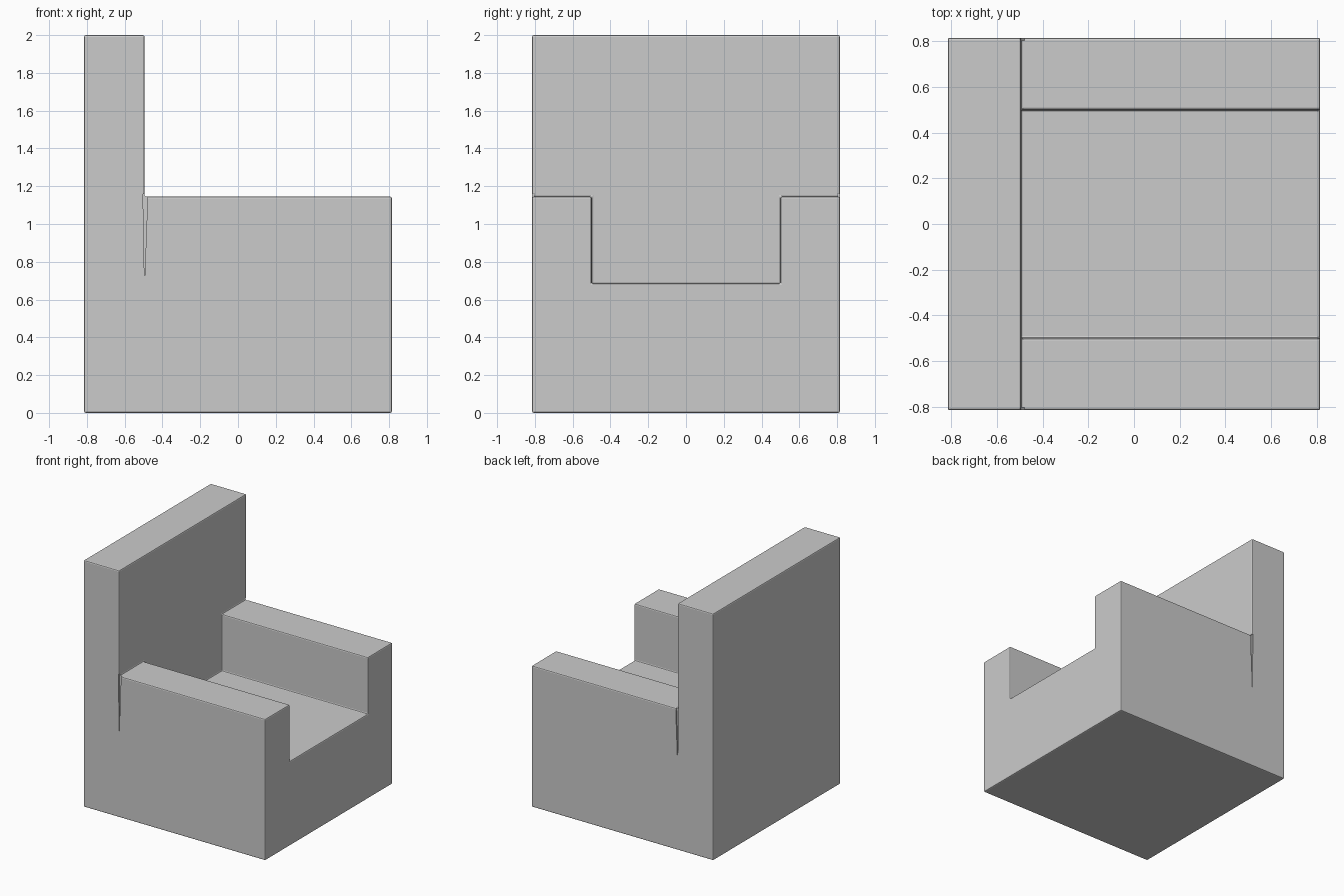
import bpy
from mathutils import Vector

if "Cube" in bpy.data.objects:
    bpy.data.objects.remove(bpy.data.objects["Cube"])


def prism(name, profile, direction):
    """Closed prism: a planar outline swept along a direction."""
    d = Vector(direction)
    n = len(profile)
    verts = [Vector(p) for p in profile] + [Vector(p) + d for p in profile]
    faces = [tuple(range(n)), tuple(range(2 * n - 1, n - 1, -1))]
    faces += [(i, i + n, (i + 1) % n + n, (i + 1) % n) for i in range(n)]
    mesh = bpy.data.meshes.new(name)
    mesh.from_pydata(verts, [], faces)
    ob = bpy.data.objects.new(name, mesh)
    bpy.context.collection.objects.link(ob)
    bpy.context.view_layer.objects.active = ob
    bpy.ops.object.select_all(action='DESELECT')
    ob.select_set(True)
    bpy.ops.object.mode_set(mode='EDIT')
    bpy.ops.mesh.select_all(action='SELECT')
    bpy.ops.mesh.normals_make_consistent(inside=False)
    bpy.ops.object.mode_set(mode='OBJECT')
    return ob


def cut(target, cutter):
    cutter.hide_render = True
    cutter.hide_set(True)
    mod = target.modifiers.new(cutter.name, 'BOOLEAN')
    mod.operation = 'DIFFERENCE'
    mod.solver = 'EXACT'
    mod.object = cutter


H = 0.815            # half width
BACK = -0.495        # front of the backrest
ARM, SEAT = 1.145, 0.685

# Armchair body: one solid block
chair = prism("armchair", [(-H, -H, 0), (H, -H, 0), (H, H, 0), (-H, H, 0)], (0, 0, 2))

# T-shaped void leaves the backrest, two arms and the seat
half = [(0.5, SEAT), (0.5, ARM), (1, ARM), (1, 2.3)]
outline = half + [(-y, z) for y, z in reversed(half)]
cut(chair, prism("seat_void", [(BACK, y, z) for y, z in outline], (2, 0, 0)))

# Thin softened edges
bevel = chair.modifiers.new("soft_edges", 'BEVEL')
bevel.width = 0.009
bevel.segments = 2
bevel.limit_method = 'ANGLE'

# Shallow tapering creases between arms and backrest
for side, label in ((-1, "near"), (1, "far")):
    y = side * (H - 0.012)
    tri = [(BACK, y, 0.69), (-0.478, y, 1.16), (-0.503, y, 1.16)]
    cut(chair, prism(label + "_crease", tri, (0, side * 0.1, 0)))
